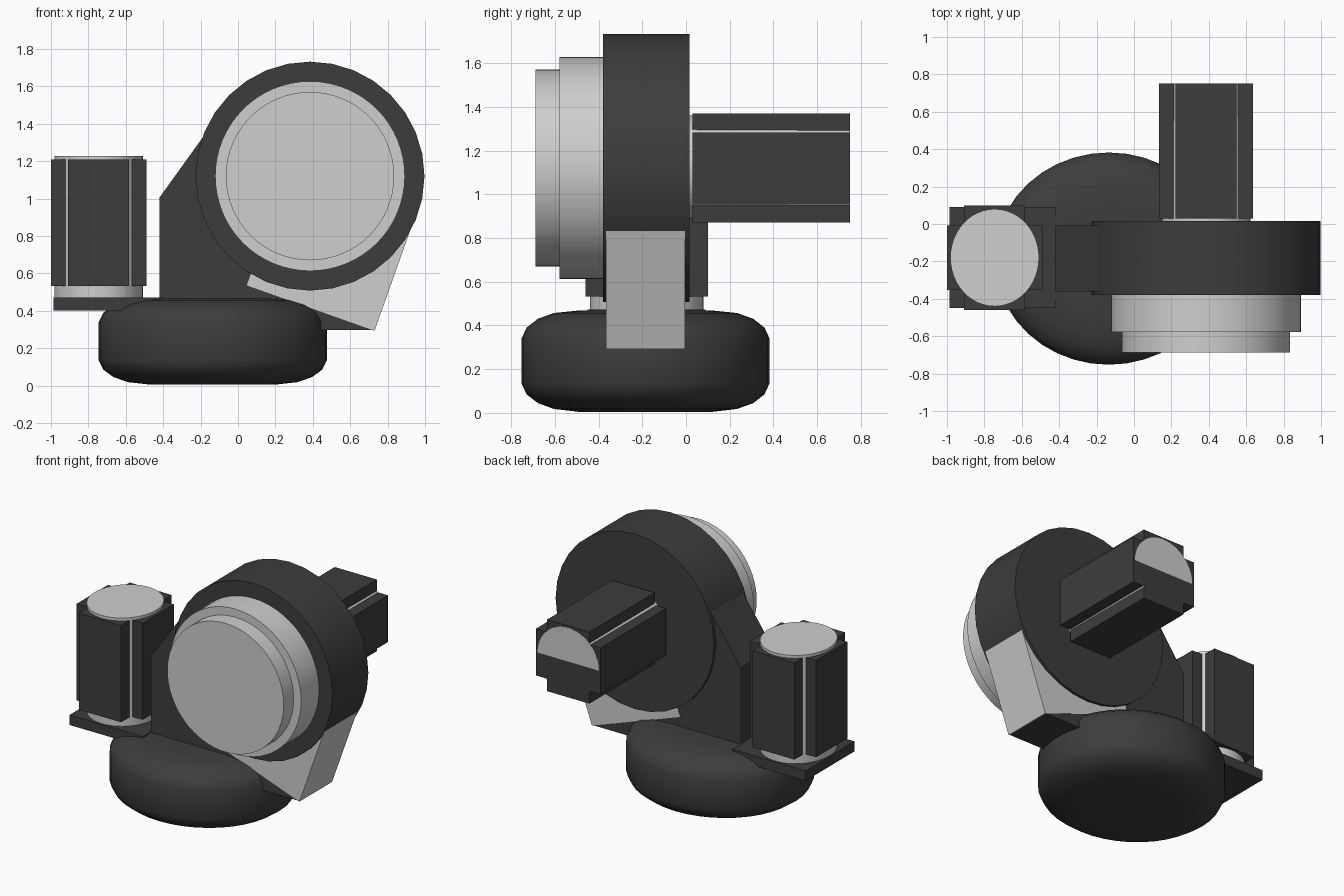
import bpy
import bmesh
import math
from mathutils import Matrix, Vector

if "Cube" in bpy.data.objects:
    bpy.data.objects.remove(bpy.data.objects["Cube"], do_unlink=True)


def material(name, value):
    m = bpy.data.materials.new(name)
    m.use_nodes = True
    colour = (value, value, value, 1)
    m.diffuse_color = colour
    m.node_tree.nodes["Principled BSDF"].inputs["Base Color"].default_value = colour
    return m


DARK = material("charcoal", 0.046)
LIGHT = material("light grey", 0.62)


def finish(name, bm, mat, smooth=False):
    bmesh.ops.recalc_face_normals(bm, faces=bm.faces)
    mesh = bpy.data.meshes.new(name)
    bm.to_mesh(mesh)
    bm.free()
    mesh.materials.append(mat)
    obj = bpy.data.objects.new(name, mesh)
    bpy.context.collection.objects.link(obj)
    if smooth:
        bpy.ops.object.select_all(action="DESELECT")
        obj.select_set(True)
        bpy.context.view_layer.objects.active = obj
        bpy.ops.object.shade_smooth_by_angle(angle=math.radians(35))
    return obj


def prism(name, outline, start, end, axis, mat, smooth=False):
    """Extrude a 2D outline along y (outline in x, z) or z (outline in x, y)."""
    bm = bmesh.new()
    if axis == "y":
        points = [(a, start, b) for a, b in outline]
        move = Vector((0, end - start, 0))
    else:
        points = [(a, b, start) for a, b in outline]
        move = Vector((0, 0, end - start))
    face = bm.faces.new([bm.verts.new(p) for p in points])
    result = bmesh.ops.extrude_face_region(bm, geom=[face], use_keep_orig=True)
    verts = [v for v in result["geom"] if isinstance(v, bmesh.types.BMVert)]
    bmesh.ops.translate(bm, verts=verts, vec=move)
    return finish(name, bm, mat, smooth)


def ellipse(cx, cy, rx, ry, sides):
    steps = [2 * math.pi * i / sides for i in range(sides)]
    return [(cx + rx * math.cos(t), cy + ry * math.sin(t)) for t in steps]


def cross(cx, cy, wx, wy, nx, ny):
    """Plus-shaped outline with outer half sizes w and arm half widths n."""
    quarter = [(wx, -ny), (wx, ny), (nx, ny), (nx, wy), (-nx, wy), (-nx, ny)]
    return [(cx + s * x, cy + s * y) for s in (1, -1) for x, y in quarter]


# Rounded oval foot, turned from a profile
profile = [(0, 0.005), (0.33, 0.005), (0.45, 0.018), (0.53, 0.045), (0.585, 0.085),
           (0.61, 0.135), (0.61, 0.34), (0.585, 0.39), (0.53, 0.43), (0.45, 0.457),
           (0.33, 0.468), (0, 0.468)]
bm = bmesh.new()
verts = [bm.verts.new((r, 0, z)) for r, z in profile]
edges = [bm.edges.new(pair) for pair in zip(verts, verts[1:])]
bmesh.ops.spin(bm, geom=verts + edges, cent=(0, 0, 0), axis=(0, 0, 1),
               angle=2 * math.pi, steps=40)
bmesh.ops.remove_doubles(bm, verts=bm.verts, dist=0.0005)
bmesh.ops.transform(bm, verts=bm.verts,
                    matrix=Matrix.Translation((-0.135, -0.185, 0)) @ Matrix.Diagonal((1, 0.93, 1, 1)))
finish("rounded_foot", bm, DARK, True)

# Bracket holding the drum
prism("bracket", [(-0.42, 0.296), (0.725, 0.296), (0.42, 1.1), (-0.1, 1.45), (-0.42, 1.005)],
      -0.362, -0.007, "y", DARK)

# Tilted light block tangent to the drum
low, side = Vector((0.73, 0.293)), Vector((0.335, 0.942))
left = low + Vector((-0.942, 0.335)) * 0.725
prism("tilted_block", [low, low + side * 0.75, left + side * 0.75, left],
      -0.365, -0.004, "y", LIGHT)

# Drum and stepped front cap
cx, cz = 0.385, 1.12
prism("drum", ellipse(cx, cz, 0.612, 0.612, 32), -0.38, 0.015, "y", DARK, True)
prism("cap_outer", ellipse(cx, cz, 0.507, 0.507, 64), -0.578, -0.37, "y", LIGHT, True)
prism("cap_inner", ellipse(cx, cz, 0.45, 0.45, 64), -0.688, -0.57, "y", LIGHT, True)

# Rear motor: ribbed cover around a slightly tilted core
prism("rear_motor_cover", cross(cx, cz, 0.25, 0.25, 0.163, 0.163), 0.03, 0.75, "y", DARK)
core = prism("rear_motor_core", ellipse(cx, cz, 0.237, 0.237, 48), 0, 0.75, "y", LIGHT, True)
pivot = Matrix.Translation((cx, 0.75, cz))
core.data.transform(pivot @ Matrix.Rotation(-0.005, 4, "X") @ pivot.inverted())

# Side motor standing on its plate
mx, my = -0.745, -0.18
prism("side_motor_plate", [(-0.987, -0.45), (-0.42, -0.45), (-0.42, 0.09), (-0.987, 0.09)],
      0.402, 0.472, "z", DARK)
prism("side_motor_cover", cross(mx, my, 0.255, 0.28, 0.163, 0.172), 0.533, 1.208, "z", DARK)
prism("side_motor_core", ellipse(mx, my, 0.237, 0.26, 48), 0.46, 1.228, "z", LIGHT, True)
